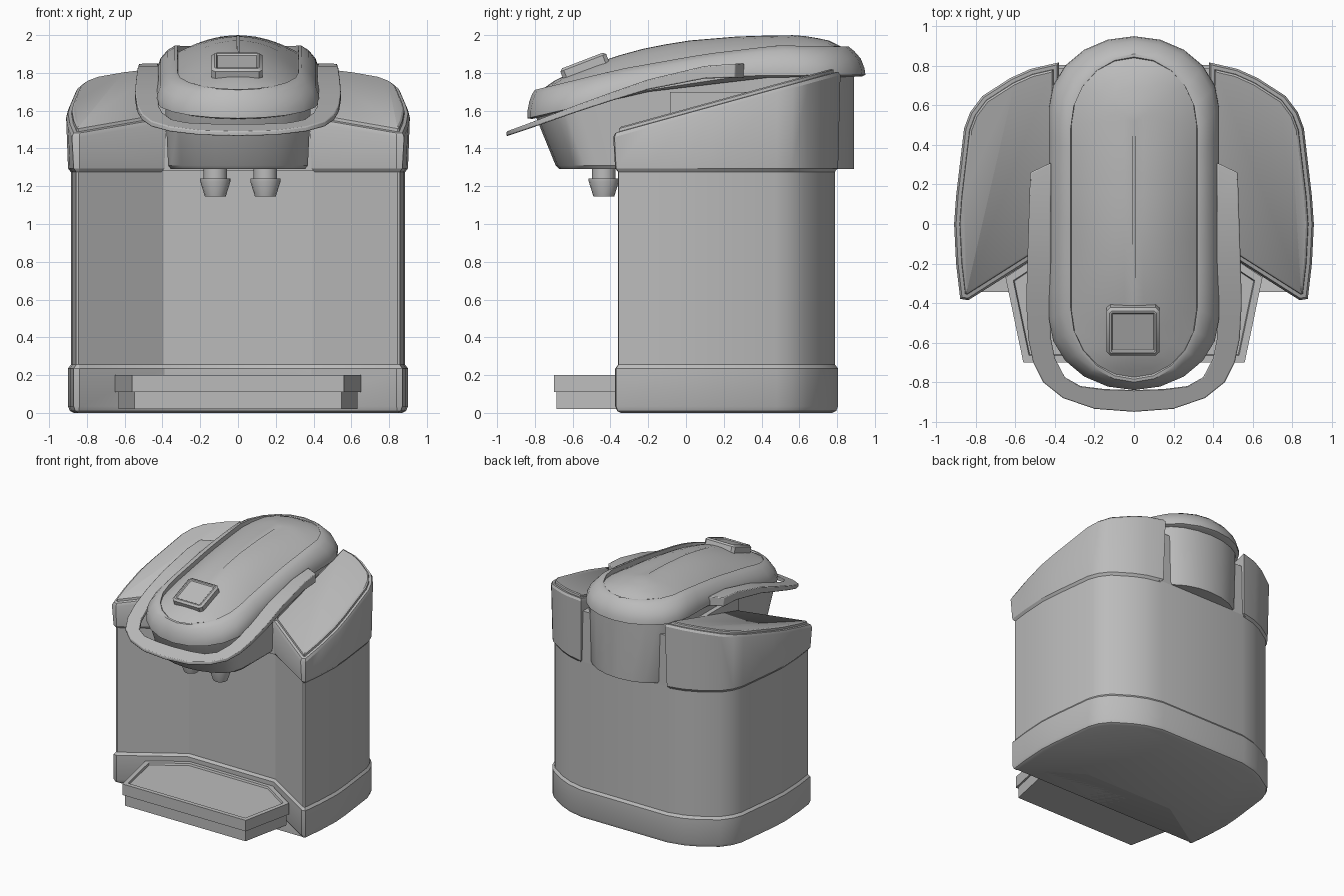
import bpy, bmesh, math
from mathutils import Vector, Matrix

cube = bpy.data.objects.get("Cube")
if cube:
    bpy.data.objects.remove(cube, do_unlink=True)

GREY = (0.5, 0.5, 0.5, 1)
mat = bpy.data.materials.new("plain grey")
mat.use_nodes = True
mat.diffuse_color = GREY
mat.node_tree.nodes["Principled BSDF"].inputs["Base Color"].default_value = GREY


def loft(name, rings, angle=30, bevel=0):
    """Skin a stack of equal-length point loops and cap both ends."""
    bm = bmesh.new()
    loops = [[bm.verts.new(p) for p in ring] for ring in rings]
    n = len(loops[0])
    for a, b in zip(loops, loops[1:]):
        for i in range(n):
            j = (i + 1) % n
            bm.faces.new((a[i], a[j], b[j], b[i]))
    bm.faces.new(loops[0][::-1])
    bm.faces.new(loops[-1])
    bmesh.ops.recalc_face_normals(bm, faces=bm.faces)
    mesh = bpy.data.meshes.new(name)
    bm.to_mesh(mesh)
    bm.free()
    mesh.materials.append(mat)
    ob = bpy.data.objects.new(name, mesh)
    bpy.context.collection.objects.link(ob)
    if bevel:
        mod = ob.modifiers.new("soft edges", "BEVEL")
        mod.width, mod.segments = bevel, 2
    bpy.ops.object.select_all(action="DESELECT")
    ob.select_set(True)
    bpy.context.view_layer.objects.active = ob
    bpy.ops.object.shade_smooth_by_angle(angle=math.radians(angle))
    return ob


def offset(poly, d):
    """Move every side of a counter-clockwise outline outwards by d."""
    out = []
    for i, p in enumerate(poly):
        p = Vector(p)
        e1 = (p - Vector(poly[i - 1])).normalized()
        e2 = (Vector(poly[(i + 1) % len(poly)]) - p).normalized()
        n1, n2 = Vector((e1.y, -e1.x)), Vector((e2.y, -e2.x))
        out.append(p + (n1 + n2) * d / (1 + n1.dot(n2)))
    return out


def level(poly, d, z):
    """Offset outline at a height, which may be a function of y."""
    return [(p.x, p.y, z(p.y) if callable(z) else z) for p in offset(poly, d)]


def curve(*pts):
    """Piecewise linear function through the points."""
    def f(t):
        if t <= pts[0][0]:
            return pts[0][1]
        for (a, u), (b, v) in zip(pts, pts[1:]):
            if t <= b:
                return u + (v - u) * (t - a) / (b - a)
        return pts[-1][1]
    return f


def mirrored(half):
    return half + [(-x, y) for x, y in reversed(half)]


# Body outline, right half, from the front recess round to the back
side = [(0.39, -0.09), (0.84, -0.375), (0.87, -0.37), (0.89, -0.2), (0.9, 0), (0.89, 0.14),
        (0.85, 0.48), (0.82, 0.56), (0.76, 0.64), (0.62, 0.73), (0.52, 0.775), (0.39, 0.805)]
body = mirrored(side)

loft("base", [level(body, d, z) for d, z in
              ((-0.03, 0), (-0.01, 0.01), (0, 0.035), (0, 0.235), (-0.015, 0.255))])
loft("water_body", [level(body, -0.015, z) for z in (0.25, 1.285)])

# Upper shell: two sloping shoulders with raised panels, and a lower centre
def slope(lift):
    return lambda y: 1.48 + 0.275 * (y + 0.38) + lift

for name, s in (("left_shoulder", 1), ("right_shoulder", -1)):
    rings = [level(side, d, z) for d, z in
             ((-0.015, 1.275), (0, 1.295), (0.01, slope(-0.02)), (0, slope(0)),
              (-0.018, slope(0.002)), (-0.02, slope(0.018)), (-0.03, slope(0.025)))]
    loft(name, [[(s * x, y, z) for x, y, z in r] for r in rings])
centre = mirrored([(0.42, -0.085), (0.42, 0.79)])
loft("shell_centre", [level(centre, 0, z) for z in (1.28, 1.7)])

# Drip tray with a shallow recessed top
tray = mirrored([(0.56, -0.7), (0.65, -0.27), (0.37, -0.085)])
loft("drip_tray", [level(tray, d, z) for d, z in
                   ((-0.015, 0.02), (-0.015, 0.11), (0, 0.11), (0, 0.2), (-0.035, 0.2), (-0.04, 0.185))])


def capsule(w, front, back, depth, z, n=10):
    """Long rounded outline; z is a function of x and y."""
    pts = []
    for end, sign in ((front, 1), (back, -1)):
        for i in range(n + 1):
            a = math.pi * i / n
            x, y = -sign * w * math.cos(a), end + sign * depth * (1 - math.sin(a))
            pts.append((x, y, z(x, y)))
        if sign > 0:  # straight right side
            side_ys = [front + depth + (back - front - 2 * depth) * k / 8 for k in range(1, 8)]
            pts += [(w, y, z(w, y)) for y in side_ys]
    pts += [(-w, y, z(-w, y)) for y in reversed(side_ys)]
    return pts


# Height curves of the lid along its length
lid_low = curve((-0.84, 1.55), (-0.5, 1.63), (-0.2, 1.7), (0.3, 1.775), (0.95, 1.78))
lid_rim = curve((-0.8, 1.71), (-0.35, 1.82), (0.1, 1.9), (0.48, 1.945), (0.86, 1.94))
lid_top = curve((-0.78, 1.7), (-0.68, 1.77), (-0.42, 1.875), (-0.2, 1.935), (0, 1.97),
                (0.3, 1.995), (0.6, 2), (0.75, 1.975), (0.84, 1.93))

# Brew head housing under the lid, raked at the front
loft("brew_head", [capsule(w, f, 0.89, 0.22, z) for w, f, z in
                   ((0.355, -0.67, lambda x, y: 1.29), (0.37, -0.69, lambda x, y: 1.31),
                    (0.385, -0.8, lambda x, y: lid_low(y) + 0.02))])


def between(t, lift=0):
    return lambda x, y: lid_low(y) * (1 - t) + lid_rim(y) * t + lift


def dome(x, y):
    edge = lid_rim(y) - 0.035
    return edge + (max(lid_top(y), edge) - edge) * (1 - (x / 0.315) ** 2)


# Lid: flared skirt, raised rim, groove and domed top
rings = [capsule(w, f, b, 0.36, between(t)) for w, f, b, t in
         ((0.41, -0.815, 0.93, 0), (0.43, -0.84, 0.95, 0.06), (0.43, -0.84, 0.945, 0.28),
          (0.41, -0.83, 0.925, 0.6), (0.375, -0.815, 0.89, 0.85), (0.335, -0.8, 0.86, 1),
          (0.32, -0.785, 0.845, 1))]
rings += [capsule(0.315 * k, -0.475 - 0.3 * k, 0.515 + 0.325 * k, 0.33 * k, dome)
          for k in (1, 0.9, 0.75, 0.55, 0.35, 0.15, 0.02)]
loft("lid", rings, angle=35)

# Lift handle: a U-shaped band swept round the front of the lid
handle_top = curve((-0.95, 1.49), (-0.8, 1.545), (-0.5, 1.66), (-0.2, 1.765),
                   (0, 1.82), (0.15, 1.845), (0.3, 1.85))
thick = curve((-0.95, 0.025), (-0.5, 0.04), (0.3, 0.075))
path = [((0.525, 0.26), (0.42, 0.31)), ((0.53, 0.1), (0.42, 0.1)), ((0.54, -0.2), (0.42, -0.2)),
        ((0.545, -0.4), (0.42, -0.4)), ((0.535, -0.58), (0.42, -0.58)), ((0.51, -0.7), (0.4, -0.68)),
        ((0.46, -0.8), (0.35, -0.775)), ((0.36, -0.88), (0.27, -0.82)), ((0.2, -0.935), (0.15, -0.835))]
path += [((0, -0.95), (0, -0.84))] + [((-a, b), (-c, d)) for (a, b), (c, d) in reversed(path)]
sections = []
for (ox, oy), (ix, iy) in path:
    sections.append([(ox, oy, handle_top(oy)), (ix, iy, handle_top(iy)),
                     (ix, iy, handle_top(iy) - thick(iy)), (ox, oy, handle_top(oy) - thick(oy))])
loft("lift_handle", sections, bevel=0.006)

# Square button lying on the sloping front of the lid
square = mirrored([(0.115, -0.13), (0.135, -0.11), (0.135, 0.11), (0.115, 0.13)])
button = loft("button", [level(square, d, z) for d, z in
                         ((0, -0.06), (0, 0.025), (-0.015, 0.038), (-0.025, 0.038), (-0.032, 0.03))])
button.matrix_world = Matrix.Translation((-0.005, -0.535, 1.83)) @ Matrix.Rotation(math.radians(21), 4, "X")

# Two dispensing nozzles
for name, x in (("right_nozzle", -0.12), ("left_nozzle", 0.145)):
    loft(name, [[(x + r * math.cos(math.tau * i / 16), -0.435 + r * math.sin(math.tau * i / 16), z)
                 for i in range(16)]
                for r, z in ((0.055, 1.145), (0.08, 1.225), (0.08, 1.24), (0.062, 1.24), (0.062, 1.31))])
